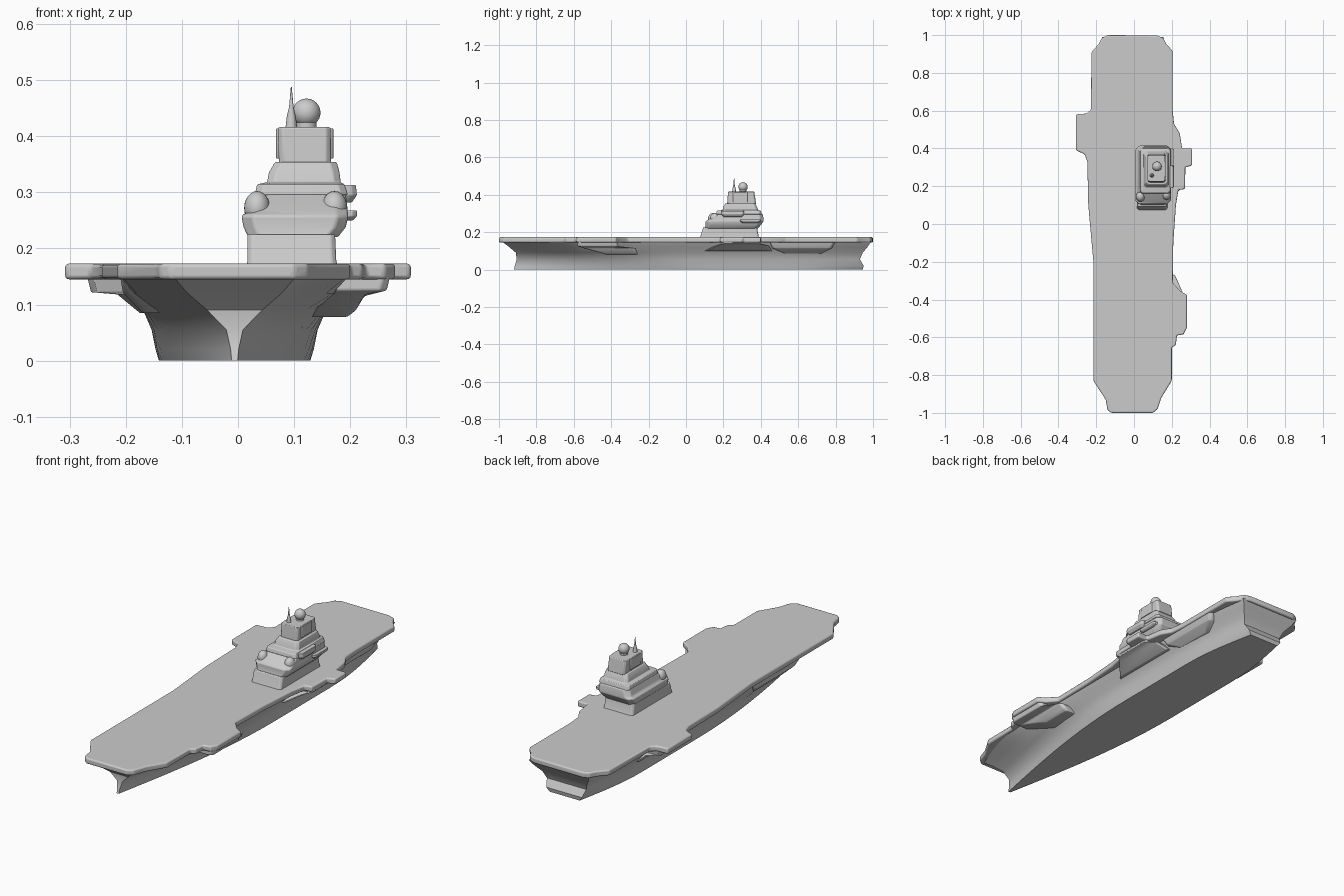
import bpy, bmesh
from math import sin, cos, pi, radians


def finish(obj, bevel=0.0, angle=35):
    if bevel:
        m = obj.modifiers.new("soft_edges", "BEVEL")
        m.width, m.segments, m.limit_method = bevel, 3, "ANGLE"
        m.angle_limit = radians(25)
    bpy.ops.object.select_all(action="DESELECT")
    obj.select_set(True)
    bpy.context.view_layer.objects.active = obj
    bpy.ops.object.shade_smooth_by_angle(angle=radians(angle))
    return obj


def loft(name, rings, bevel=0.0, angle=35):
    """Skin a stack of matching closed rings and cap both ends."""
    bm = bmesh.new()
    vs = [[bm.verts.new(p) for p in r] for r in rings]
    n = len(vs[0])
    for a, b in zip(vs, vs[1:]):
        for i in range(n):
            j = (i + 1) % n
            bm.faces.new((a[i], a[j], b[j], b[i]))
    bm.faces.new(vs[0][::-1])
    bm.faces.new(vs[-1])
    bmesh.ops.recalc_face_normals(bm, faces=bm.faces)
    me = bpy.data.meshes.new(name)
    bm.to_mesh(me)
    bm.free()
    obj = bpy.data.objects.new(name, me)
    bpy.context.collection.objects.link(obj)
    return finish(obj, bevel, angle)


def block(name, levels, cut=0.012, bevel=0.004):
    """Tiered block: each level is z, x0, x1, y0, y1 with clipped corners."""
    rings = []
    for z, x0, x1, y0, y1 in levels:
        rings.append([(x0 + cut, y0, z), (x1 - cut, y0, z), (x1, y0 + cut, z), (x1, y1 - cut, z),
                      (x1 - cut, y1, z), (x0 + cut, y1, z), (x0, y1 - cut, z), (x0, y0 + cut, z)])
    return loft(name, rings, bevel)


# Flight deck with its side lobes
outline = [(-.12, -1), (.10, -1), (.125, -.98), (.145, -.92), (.20, -.83), (.20, -.655),
           (.222, -.64), (.227, -.59), (.262, -.585), (.28, -.55), (.28, -.375), (.245, -.355),
           (.205, -.31), (.208, -.1), (.222, .10), (.235, .18), (.27, .185), (.272, .30),
           (.308, .31), (.308, .40), (.255, .40), (.242, .48), (.212, .53), (.205, .60),
           (.205, .915), (.17, .955), (.155, .985), (.12, .998), (-.14, 1), (-.17, .985),
           (-.185, .955), (-.225, .91), (-.228, .605), (-.25, .585), (-.308, .58),
           (-.308, .39), (-.262, .37), (-.247, .33), (-.242, .10), (-.215, -.20),
           (-.215, -.83), (-.15, -.93), (-.14, -.985)]
loft("flight_deck", [[(x, y, z) for x, y in outline] for z in (.145, .173)], .007)

# Hull: z, bow y, stern y, half width, bow fraction, stern fraction, taper length
levels = [(0, -.92, .945, .135, .04, .6, .55), (.02, -.915, .95, .141, .05, .68, .52),
          (.055, -.905, .93, .148, .10, .72, .48), (.09, -.91, .945, .163, .30, .74, .38),
          (.12, -.945, .97, .186, .45, .78, .26), (.15, -.985, .99, .203, .54, .80, .17)]
N = 32
rings = []
for z, yb, ys, w, fb, fs, length in levels:
    side = []
    for i in range(N + 1):
        t = (1 - cos(pi * i / N)) / 2
        f = fb + (1 - fb) * sin(min(t / length, 1) * pi / 2)
        f *= fs + (1 - fs) * sin(min((1 - t) / .22, 1) * pi / 2)
        side.append((w * f, yb + (ys - yb) * t))
    rings.append([(x - .006, y, z) for x, y in side] + [(-x - .006, y, z) for x, y in side[::-1]])
loft("hull", rings, 0, 40)

# Sponsons below the deck edge
block("right_bow_sponson", [(.078, .11, .195, -.42, -.26), (.09, .11, .21, -.46, -.26),
                            (.115, .11, .225, -.55, -.27), (.125, .11, .265, -.58, -.36),
                            (.155, .11, .272, -.58, -.37)])
block("right_mid_sponson", [(.10, .12, .18, .10, .46), (.13, .12, .235, .16, .44),
                            (.138, .12, .265, .19, .40), (.155, .12, .27, .19, .40)])
block("right_stern_sponson", [(.085, .11, .155, .52, .72), (.115, .11, .19, .46, .78),
                              (.15, .11, .20, .44, .80)])
block("left_sponson", [(.085, -.175, -.11, .38, .62), (.118, -.215, -.11, .36, .60),
                       (.122, -.262, -.11, .40, .575), (.155, -.27, -.11, .39, .58)])
block("left_bow_sponson", [(.085, -.17, -.11, -.50, -.28), (.12, -.205, -.11, -.56, -.24),
                           (.15, -.21, -.11, -.60, -.20)])

# Island tiers
block("island_base", [(.165, .015, .178, .072, .395), (.18, .017, .175, .078, .388),
                      (.225, .017, .173, .092, .38)], .008, .003)
block("island_lower_tier", [(.22, .018, .178, .10, .385), (.238, .010, .192, .105, .40),
                            (.258, .006, .197, .105, .415), (.268, .02, .195, .12, .415),
                            (.298, .03, .192, .165, .41)], .02)
block("bridge_tier", [(.295, .03, .196, .16, .405), (.314, .034, .19, .165, .40),
                      (.318, .052, .183, .195, .385), (.335, .055, .181, .20, .38),
                      (.354, .066, .176, .21, .37)], .012, .003)
block("upper_tower", [(.35, .073, .166, .22, .375), (.416, .071, .165, .225, .365)], .008, .003)

# Side ledges of the island
block("right_lower_ledge", [(.25, .15, .205, .30, .385), (.257, .15, .212, .29, .40),
                            (.268, .15, .212, .29, .40)], .008, .002)
block("right_upper_ledge", [(.282, .15, .203, .20, .30), (.295, .15, .212, .19, .31),
                            (.313, .15, .21, .19, .31)], .008, .002)
for name, x0, x1 in (("left", .068, .09), ("right", .15, .17)):
    block(name + "_sensor_panel", [(.36, x0, x1, .25, .33), (.414, x0, x1, .25, .33)], .004, .002)

# Rounded tubs on the front shoulders
for name, x, y in (("left", .034, .145), ("right", .172, .155)):
    bpy.ops.mesh.primitive_uv_sphere_add(segments=24, ring_count=12, radius=1, location=(x, y, .272))
    tub = bpy.context.object
    tub.name = name + "_tub"
    tub.scale = (.023, .027, .03)
    finish(tub)

# Radome and its pedestal
bpy.ops.mesh.primitive_cylinder_add(vertices=24, radius=.018, depth=.02, location=(.122, .305, .42))
bpy.context.object.name = "radome_pedestal"
finish(bpy.context.object)
bpy.ops.mesh.primitive_uv_sphere_add(segments=32, ring_count=16, radius=.025, location=(.122, .305, .442))
bpy.context.object.name = "radome"
finish(bpy.context.object)

# Tapered mast
mast = [(.41, .011), (.435, .008), (.452, .004), (.488, .0008)]
loft("mast", [[(.095 + r * cos(pi * k / 6), .257 + r * sin(pi * k / 6), z) for k in range(12)]
              for z, r in mast])
